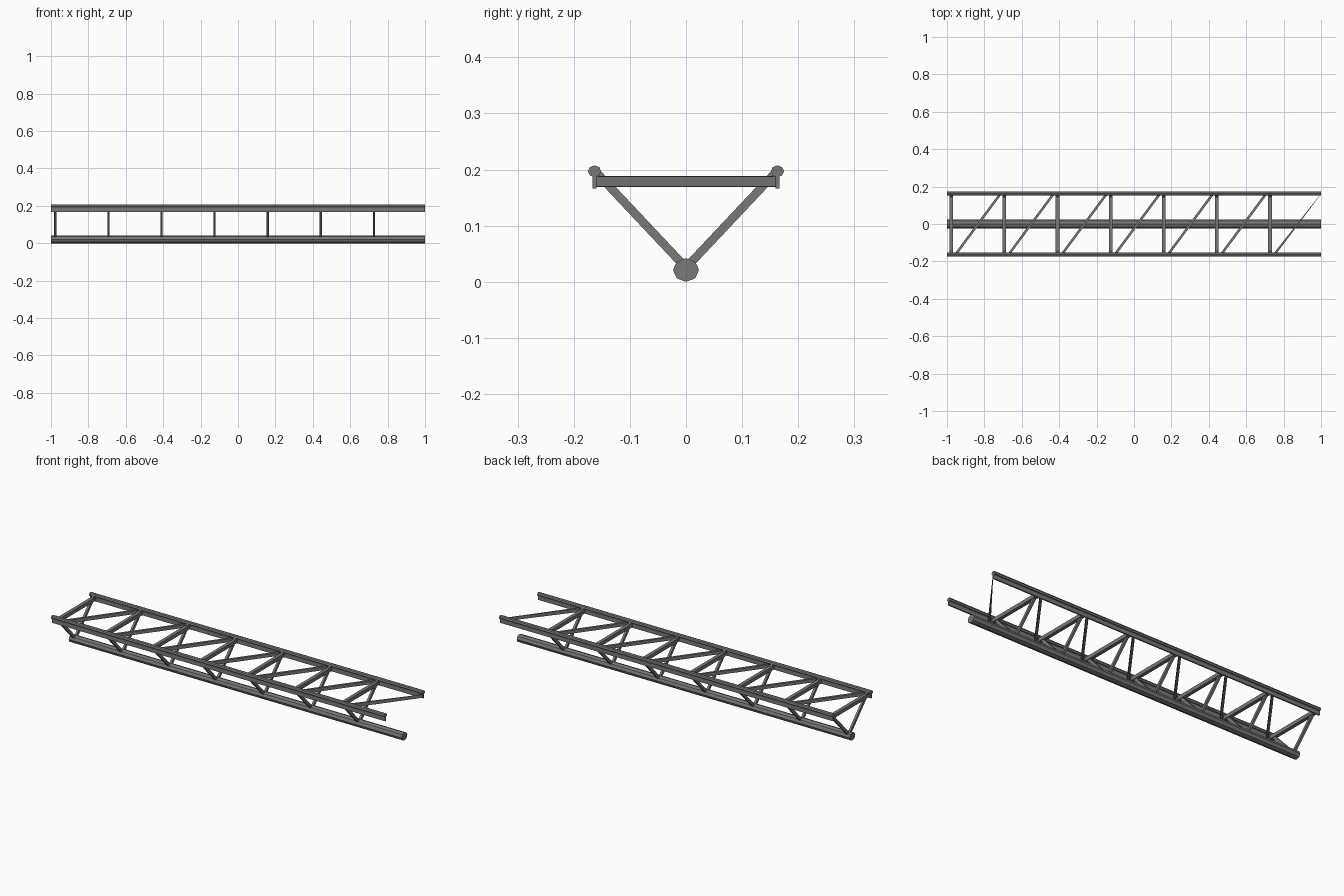
import bpy
import bmesh
from math import pi, cos, sin
from mathutils import Vector

default = bpy.data.objects.get("Cube")
if default:
    bpy.data.objects.remove(default)

steel = bpy.data.materials.new("dark_grey_steel")
steel.use_nodes = True
GREY = (0.19, 0.19, 0.19, 1)
steel.diffuse_color = GREY
steel.node_tree.nodes["Principled BSDF"].inputs["Base Color"].default_value = GREY


def loft(name, ring_a, ring_b):
    """Closed prism between two matching rings of points."""
    bm = bmesh.new()
    a = [bm.verts.new(p) for p in ring_a]
    b = [bm.verts.new(p) for p in ring_b]
    n = len(a)
    for i in range(n):
        j = (i + 1) % n
        bm.faces.new((a[i], a[j], b[j], b[i]))
    bm.faces.new(a[::-1])
    bm.faces.new(b)
    bmesh.ops.recalc_face_normals(bm, faces=bm.faces)
    mesh = bpy.data.meshes.new(name)
    bm.to_mesh(mesh)
    bm.free()
    mesh.materials.append(steel)
    obj = bpy.data.objects.new(name, mesh)
    bpy.context.collection.objects.link(obj)
    return obj


def tube(name, y, z, ry, rz, sides):
    """Full-length chord along x."""
    ring = [(y + ry * cos(2 * pi * i / sides), z + rz * sin(2 * pi * i / sides))
            for i in range(sides)]
    return loft(name, [(-1, *p) for p in ring], [(1, *p) for p in ring])


def bar(name, start, end, side, half_side, half_other, end_half=None):
    """Rectangular bar; side is the direction of its first width."""
    start, end, side = Vector(start), Vector(end), Vector(side)
    other = (end - start).cross(side).normalized()

    def ring(c, s):
        return [c + side * s * u + other * half_other * v
                for u, v in ((-1, -1), (1, -1), (1, 1), (-1, 1))]

    return loft(name, ring(start, half_side),
                ring(end, half_side if end_half is None else end_half))


# Long chords and the web plates under the upper pair
tube("lower_chord", 0, 0.021, 0.0232, 0.021, 8)
for label, s in (("left_rail", 1), ("right_rail", -1)):
    tube(label + "_chord", s * 0.163, 0.197, 0.0118, 0.0105, 8)
    bar(label + "_web", (-1, s * 0.163, 0.18), (1, s * 0.163, 0.18),
        (0, 1, 0), 0.0038, 0.0135)

# Repeating bays: cross bar, V struts and deck diagonal
BAYS = 7
STEP = 0.284
DECK_Z = 0.179
for i in range(BAYS):
    x = -0.977 + i * STEP
    bar(f"cross_bar_{i}", (x, -0.16, DECK_Z), (x, 0.16, DECK_Z),
        (1, 0, 0), 0.0095, 0.0098)
    for label, s in (("back", 1), ("front", -1)):
        bar(f"{label}_strut_{i}", (x, 0, 0.025), (x, s * 0.16, 0.195),
            (1, 0, 0), 0.006, 0.0075)
    last = i == BAYS - 1
    end_x = 0.999 if last else x + 0.262
    bar(f"deck_diagonal_{i}", (x + 0.025, -0.16, DECK_Z), (end_x, 0.16, DECK_Z),
        (1, 0, 0), 0.008, 0.009, 0.0008 if last else None)
